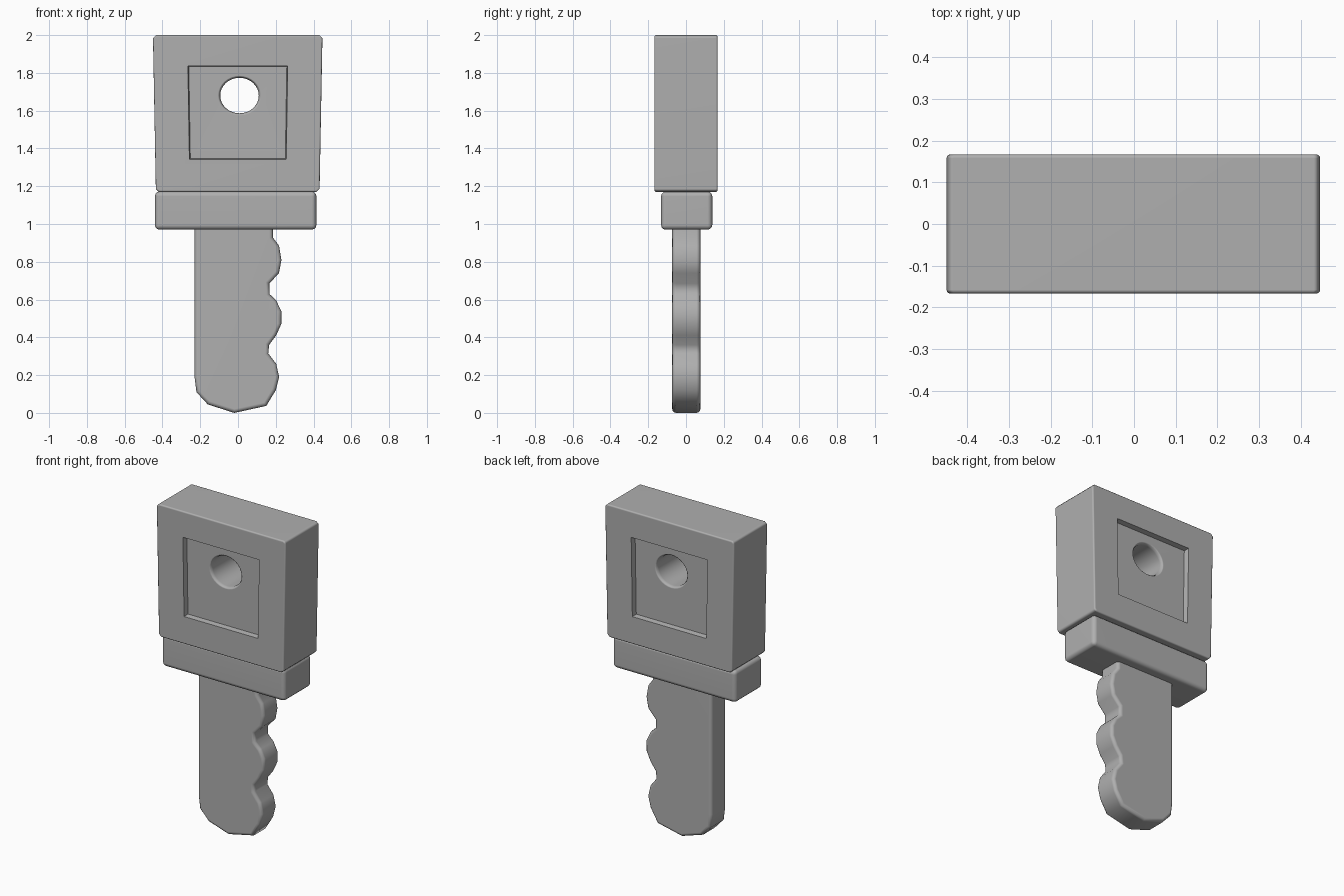
import bpy, bmesh, math

if "Cube" in bpy.data.objects:
    bpy.data.objects.remove(bpy.data.objects["Cube"])

grey = bpy.data.materials.new("dark_grey")
grey.diffuse_color = (0.43, 0.43, 0.43, 1)
grey.use_nodes = True
grey.node_tree.nodes["Principled BSDF"].inputs["Base Color"].default_value = grey.diffuse_color


def finish_mesh(name, bm):
    bmesh.ops.recalc_face_normals(bm, faces=bm.faces)
    mesh = bpy.data.meshes.new(name)
    bm.to_mesh(mesh)
    bm.free()
    mesh.materials.append(grey)
    ob = bpy.data.objects.new(name, mesh)
    bpy.context.collection.objects.link(ob)
    return ob


def prism(name, outline, y0, y1, shrink=1.0, centre=(0, 0)):
    """Extrude an x/z outline from y0 to y1, optionally scaling the far end."""
    bm = bmesh.new()
    a = [bm.verts.new((x, y0, z)) for x, z in outline]
    cx, cz = centre
    b = [bm.verts.new((cx + (x - cx) * shrink, y1, cz + (z - cz) * shrink))
         for x, z in outline]
    bm.faces.new(a)
    bm.faces.new(b[::-1])
    n = len(a)
    for i in range(n):
        bm.faces.new((a[i], b[i], b[(i + 1) % n], a[(i + 1) % n]))
    return finish_mesh(name, bm)


def activate(ob):
    bpy.ops.object.select_all(action='DESELECT')
    ob.select_set(True)
    bpy.context.view_layer.objects.active = ob


def bevel(ob, width, limit=65):
    activate(ob)
    m = ob.modifiers.new("bevel", 'BEVEL')
    m.width, m.segments = width, 3
    m.limit_method, m.angle_limit = 'ANGLE', math.radians(limit)
    bpy.ops.object.modifier_apply(modifier=m.name)


def cut(ob, cutter):
    activate(ob)
    m = ob.modifiers.new("cut", 'BOOLEAN')
    m.operation, m.object, m.solver = 'DIFFERENCE', cutter, 'EXACT'
    bpy.ops.object.modifier_apply(modifier=m.name)
    bpy.data.objects.remove(cutter)


def smooth(ob, angle=40):
    """Smooth shading that keeps the large faces flat."""
    activate(ob)
    bpy.ops.object.shade_smooth_by_angle(angle=math.radians(angle))
    m = ob.modifiers.new("weighted", 'WEIGHTED_NORMAL')
    m.keep_sharp = True
    bpy.ops.object.modifier_apply(modifier=m.name)


# Key head: slightly tapered block with clipped corners and a fine rim bevel
D = 0.167
C = 0.016
head = prism("key_head", [
    (-0.435 + C, 1.17), (0.432 - C, 1.17), (0.432, 1.17 + C), (0.447, 2.0 - C),
    (0.447 - C, 2.0), (-0.45 + C, 2.0), (-0.45, 2.0 - C), (-0.435, 1.17 + C)], -D, D)
bevel(head, 0.009)

# Square recess on both faces, with a sloped lip
recess = [(-0.258, 1.342), (0.256, 1.342), (0.264, 1.838), (-0.266, 1.838)]
FLOOR = D - 0.032
for s in (-1, 1):
    cut(head, prism("recess_cutter", recess, s * (D + 0.004), s * FLOOR, 0.978, (0, 1.59)))

# Ring hole with a flared rim
steps = [(-0.2, 0.119), (-FLOOR, 0.115), (-FLOOR + 0.006, 0.108), (-FLOOR + 0.02, 0.102)]
steps += [(-y, r) for y, r in reversed(steps)]
N = 32
bm = bmesh.new()
rings = [[bm.verts.new((0.008 + r * math.cos(2 * math.pi * i / N), y,
                        1.68 + 0.92 * r * math.sin(2 * math.pi * i / N)))
          for i in range(N)] for y, r in steps]
for p, q in zip(rings, rings[1:]):
    for i in range(N):
        bm.faces.new((p[i], q[i], q[(i + 1) % N], p[(i + 1) % N]))
bm.faces.new(rings[0])
bm.faces.new(rings[-1][::-1])
cut(head, finish_mesh("hole_cutter", bm))
smooth(head, 50)

# Collar between head and blade
collar = prism("collar", [(-0.44, 0.97), (0.415, 0.97), (0.415, 1.172), (-0.44, 1.172)],
               -0.132, 0.139)
bevel(collar, 0.025)
smooth(collar)

# Toothed blade with rounded tip
blade = prism("blade", [
    (-0.23, 1.05), (-0.23, 0.19), (-0.22, 0.11), (-0.16, 0.045), (-0.02, 0.0),
    (0.15, 0.037), (0.2, 0.12), (0.218, 0.19), (0.202, 0.26), (0.16, 0.315),
    (0.165, 0.36), (0.202, 0.41), (0.229, 0.47), (0.229, 0.54), (0.202, 0.595),
    (0.166, 0.63), (0.166, 0.685), (0.217, 0.74), (0.23, 0.81), (0.217, 0.885),
    (0.184, 0.93), (0.184, 1.05)], -0.073, 0.076)
bevel(blade, 0.02)
smooth(blade, 60)
